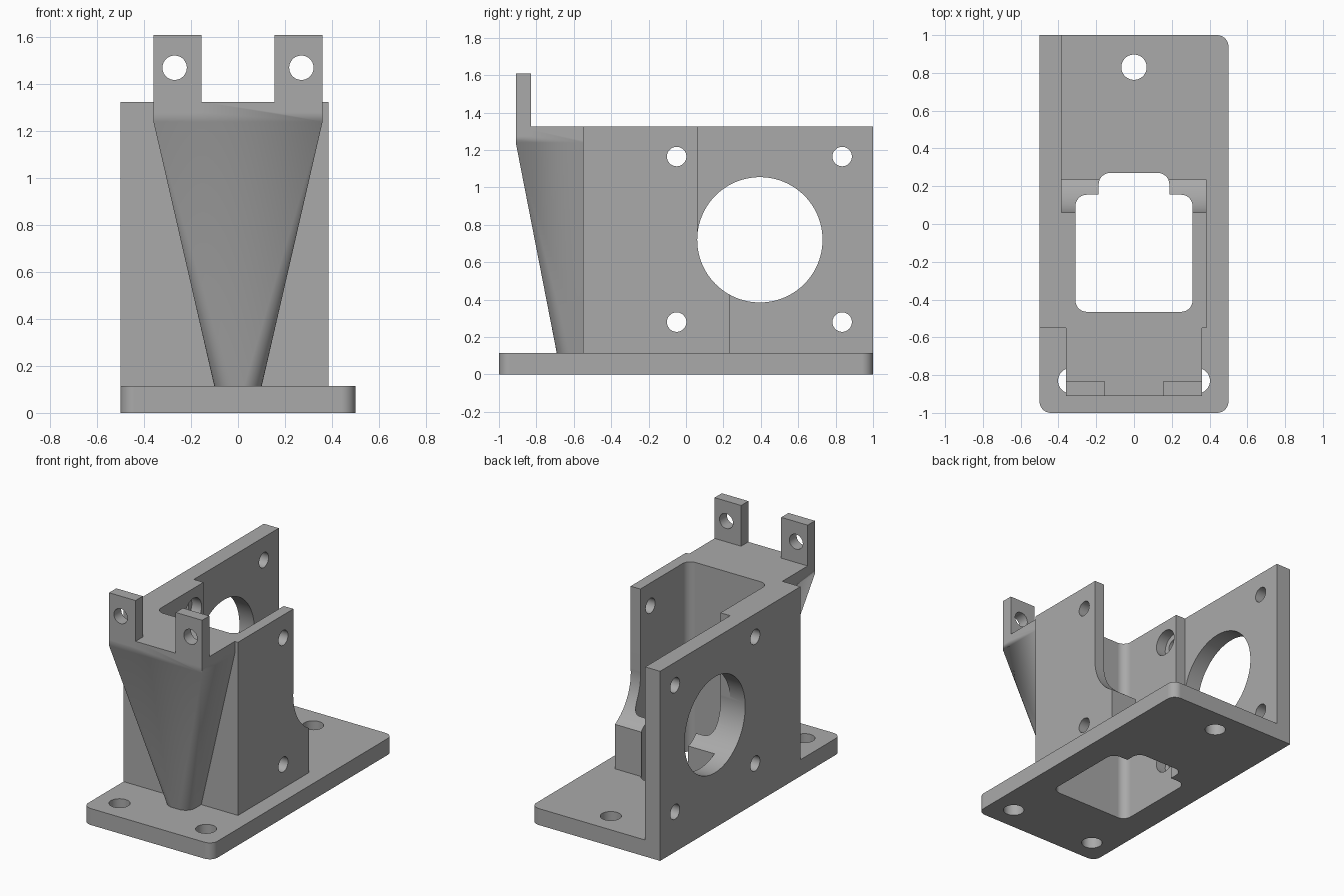
import bpy
import bmesh
from math import sin, cos, pi
from mathutils import Vector

if "Cube" in bpy.data.objects:
    bpy.data.objects.remove(bpy.data.objects["Cube"])

grey = bpy.data.materials.new("plain grey")
grey.use_nodes = True
colour = (0.4, 0.4, 0.4, 1)
grey.diffuse_color = colour
grey.node_tree.nodes["Principled BSDF"].inputs["Base Color"].default_value = colour


def finish(name, bm):
    bmesh.ops.recalc_face_normals(bm, faces=bm.faces)
    mesh = bpy.data.meshes.new(name)
    bm.to_mesh(mesh)
    bm.free()
    mesh.materials.append(grey)
    obj = bpy.data.objects.new(name, mesh)
    bpy.context.collection.objects.link(obj)
    return obj


def prism(name, outline, axis, low, high):
    """Extrude a 2D outline along x, y or z."""
    place = {"x": lambda a, b, h: (h, a, b),
             "y": lambda a, b, h: (a, h, b),
             "z": lambda a, b, h: (a, b, h)}[axis]
    bm = bmesh.new()
    face = bm.faces.new([bm.verts.new(place(a, b, low)) for a, b in outline])
    top = bmesh.ops.extrude_face_region(bm, geom=[face])["geom"]
    shift = Vector(place(0, 0, high - low))
    bmesh.ops.translate(bm, vec=shift, verts=[v for v in top if isinstance(v, bmesh.types.BMVert)])
    return finish(name, bm)


def circle(a, b, r, n=48):
    return [(a + r * cos(2 * pi * i / n), b + r * sin(2 * pi * i / n)) for i in range(n)]


def rounded(a0, a1, b0, b1, r, square=()):
    """Rectangle with rounded corners; corners listed in square stay sharp."""
    corners = [(a1, b1, -1, -1), (a0, b1, 1, -1), (a0, b0, 1, 1), (a1, b0, -1, 1)]
    pts = []
    for k, (a, b, sa, sb) in enumerate(corners):
        if k in square:
            pts.append((a, b))
            continue
        for i in range(9):
            t = pi / 2 * (k + i / 8)
            pts.append((a + sa * r + r * cos(t), b + sb * r + r * sin(t)))
    return pts


def rect(a0, a1, b0, b1):
    return [(a0, b0), (a1, b0), (a1, b1), (a0, b1)]


def combine(body, other, operation):
    mod = body.modifiers.new("combine", "BOOLEAN")
    mod.operation = operation
    mod.solver = "EXACT"
    mod.object = other
    bpy.context.view_layer.objects.active = body
    bpy.ops.object.modifier_apply(modifier=mod.name)
    bpy.data.objects.remove(other)


# Base with one square corner under the side plate
body = prism("mounting_bracket", rounded(-0.5, 0.5, -1, 1, 0.06, square=(1,)), "z", 0, 0.115)

# Tall side plate
combine(body, prism("side_plate", rect(-0.55, 1, 0, 1.325), "x", -0.5, -0.385), "UNION")

# Housing block with a low lip at the back
profile = [(-0.55, 0.05), (0.235, 0.05), (0.235, 0.7), (0.062, 0.7), (0.062, 1.325), (-0.55, 1.325)]
combine(body, prism("housing", profile, "x", -0.45, 0.385), "UNION")

# Tapered support: hull from a small rounded foot to a wide top slab
bm = bmesh.new()
for a, b in rect(-0.36, 0.36, -0.91, -0.5):
    for z in (1.24, 1.325):
        bm.verts.new((a, b, z))
for a, b in rounded(-0.1, 0.1, -0.69, -0.5, 0.075, square=(0, 1)):
    bm.verts.new((a, b, 0.11))
bmesh.ops.convex_hull(bm, input=bm.verts)
combine(body, finish("support", bm), "UNION")

# Two upright ears with holes
for s in (-1, 1):
    a0, a1 = sorted((s * 0.155, s * 0.36))
    combine(body, prism("ear", rect(a0, a1, 1.28, 1.61), "y", -0.91, -0.83), "UNION")
    combine(body, prism("ear_hole", circle(s * 0.27, 1.47, 0.052), "y", -1, -0.7), "DIFFERENCE")

# Pocket and its rear notch, cut right through the base
combine(body, prism("pocket", rounded(-0.31, 0.31, -0.465, 0.155, 0.06), "z", -0.1, 1.5), "DIFFERENCE")
combine(body, prism("notch", rounded(-0.187, 0.187, -0.2, 0.27, 0.06), "z", -0.1, 1.5), "DIFFERENCE")

# Large round opening, which also scoops the housing
combine(body, prism("opening", circle(0.395, 0.72, 0.335, 96), "x", -0.6, 0.6), "DIFFERENCE")

# Screw holes through the sides, countersunk inside the left-hand wall
for z in (0.28, 1.165):
    for y in (-0.05, 0.835):
        combine(body, prism("side_hole", circle(y, z, 0.052), "x", -0.6, 0.6), "DIFFERENCE")
    combine(body, prism("counterbore", circle(-0.05, z, 0.09), "x", -0.385, 0.0), "DIFFERENCE")

# Screw holes in the base
for x, y in ((0, 0.83), (-0.335, -0.83), (0.335, -0.83)):
    combine(body, prism("base_hole", circle(x, y, 0.067), "z", -0.1, 0.16), "DIFFERENCE")

# Smooth the curved walls and keep the flats flat
for obj in bpy.context.selected_objects:
    obj.select_set(False)
body.select_set(True)
bpy.context.view_layer.objects.active = body
bpy.ops.object.shade_smooth_by_angle(angle=pi / 6)
weighted = body.modifiers.new("weighted normals", "WEIGHTED_NORMAL")
weighted.keep_sharp = True
